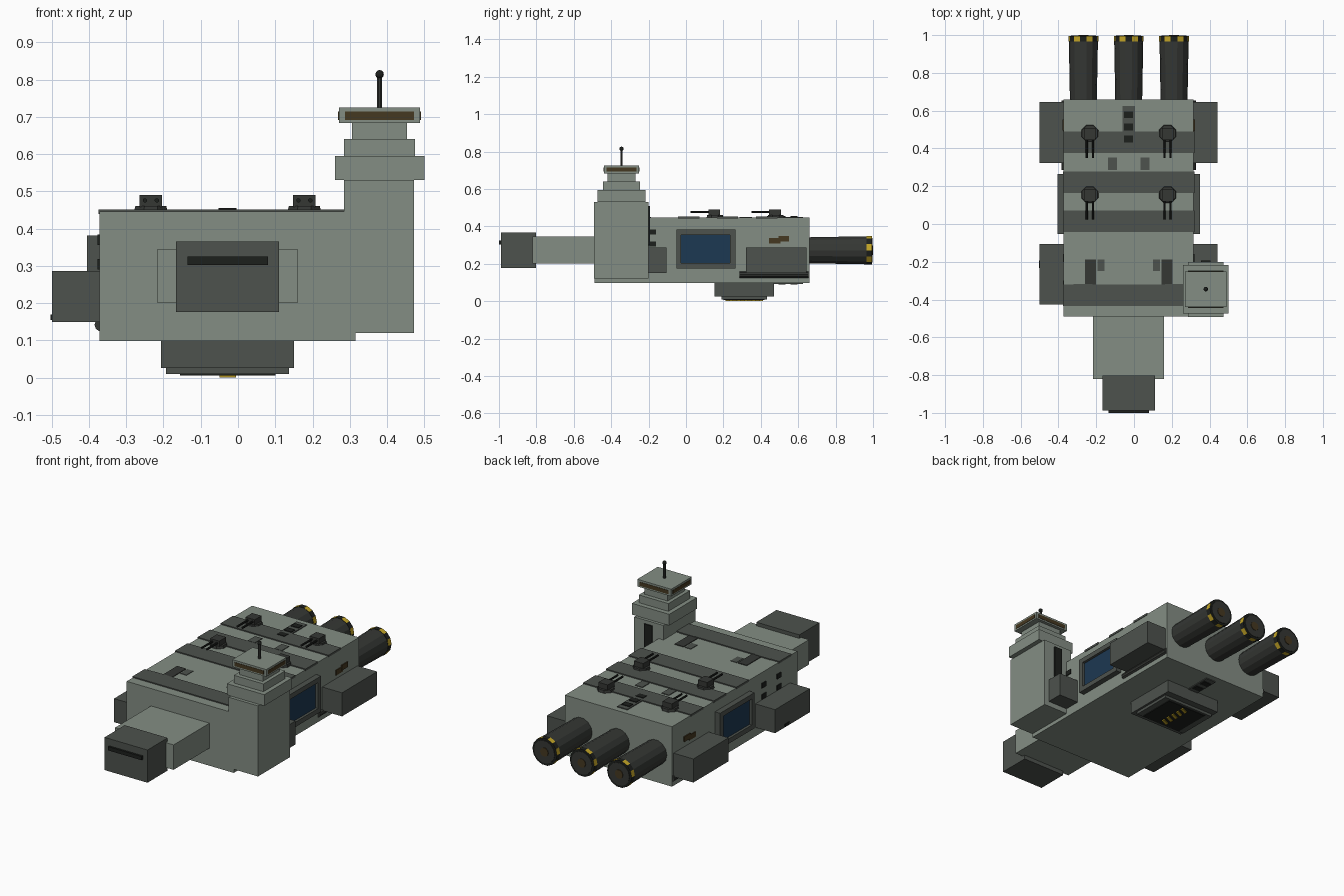
import bpy, bmesh, math
from mathutils import Matrix, Vector

if "Cube" in bpy.data.objects:
    bpy.data.objects.remove(bpy.data.objects["Cube"])

CX = -0.028  # centre line of the hull


def mat(name, r, g, b):
    m = bpy.data.materials.new(name)
    m.diffuse_color = (r, g, b, 1)
    m.use_nodes = True
    m.node_tree.nodes["Principled BSDF"].inputs["Base Color"].default_value = m.diffuse_color
    return m


HULL = mat("hull_grey", 0.23, 0.27, 0.23)
DARK = mat("dark_grey", 0.075, 0.085, 0.075)
GUN = mat("gunmetal", 0.035, 0.038, 0.034)
BLACK = mat("black", 0.012, 0.014, 0.012)
BLUE = mat("blue_field", 0.012, 0.04, 0.085)
AMBER = mat("amber_window", 0.06, 0.04, 0.015)
YELLOW = mat("yellow", 0.55, 0.38, 0.02)


def finish(bm, name, *mats):
    me = bpy.data.meshes.new(name)
    bm.to_mesh(me)
    bm.free()
    for m in mats:
        me.materials.append(m)
    ob = bpy.data.objects.new(name, me)
    bpy.context.collection.objects.link(ob)
    return ob


def box(name, x, y, z, m):
    """Box from (min, max) ranges."""
    bm = bmesh.new()
    bmesh.ops.create_cube(bm, size=1)
    for v in bm.verts:
        v.co = Vector([(r[0] + r[1]) / 2 + c * (r[1] - r[0]) for r, c in zip((x, y, z), v.co)])
    return finish(bm, name, m)


def pair(name, x, y, z, m):
    """Box plus its copy mirrored about the hull centre line."""
    box(name + "_right", x, y, z, m)
    box(name + "_left", (2 * CX - x[1], 2 * CX - x[0]), y, z, m)


def cyl(name, p, q, r1, r2, n, m, stripe=None):
    """Cylinder or cone from p to q; stripe colours alternate side faces."""
    p, q = Vector(p), Vector(q)
    d = q - p
    rot = d.to_track_quat('Z', 'Y').to_matrix().to_4x4()
    bm = bmesh.new()
    bmesh.ops.create_cone(bm, cap_ends=True, segments=n, radius1=r1, radius2=r2, depth=d.length,
                          matrix=Matrix.Translation((p + q) / 2) @ rot @ Matrix.Rotation(math.pi / n, 4, 'Z'))
    if stripe:
        for i, f in enumerate([f for f in bm.faces if len(f.verts) == 4]):
            f.material_index = i % 2
    return finish(bm, name, m, *([stripe] if stripe else []))


# Hull, neck and head
box("hull", (-0.372, 0.316), (-0.49, 0.66), (0.098, 0.446), HULL)
box("neck", (-0.216, 0.16), (-0.82, -0.48), (0.2, 0.345), HULL)
box("head", (-0.166, 0.11), (-0.988, -0.803), (0.176, 0.366), DARK)
box("head_slot", (-0.135, 0.08), (-1.0, -0.98), (0.303, 0.325), BLACK)

# Bands across the deck
for y in (0.432, 0.222, 0.015, -0.377):
    box("deck_band", (-0.375, 0.319), (y - 0.057, y + 0.057), (0.44, 0.452), DARK)

# Command tower
TX, TY = 0.38, -0.345
box("tower", (0.285, 0.473), (-0.492, -0.2), (0.12, 0.53), HULL)
for hx, hy, z0, z1 in ((0.12, 0.128, 0.53, 0.595), (0.095, 0.1, 0.595, 0.64),
                       (0.074, 0.076, 0.64, 0.683), (0.109, 0.094, 0.683, 0.725)):
    box("tower_tier", (TX - hx, TX + hx), (TY - hy, TY + hy), (z0, z1), HULL)
box("bridge_window_front_back", (TX - 0.093, TX + 0.093), (TY - 0.096, TY + 0.096), (0.692, 0.714), AMBER)
box("bridge_window_sides", (TX - 0.111, TX + 0.111), (TY - 0.08, TY + 0.08), (0.692, 0.714), AMBER)
box("tower_slot", (0.355, 0.405), (-0.21, -0.193), (0.3, 0.51), BLACK)
cyl("antenna", (TX, TY, 0.72), (TX, TY, 0.81), 0.007, 0.007, 8, GUN)
bm = bmesh.new()
bmesh.ops.create_uvsphere(bm, u_segments=10, v_segments=6, radius=0.012,
                          matrix=Matrix.Translation((TX, TY, 0.814)))
finish(bm, "antenna_tip", BLACK)

# Side pods, hangar bays and pipes
for y0, y1 in ((0.322, 0.645), (-0.425, -0.105)):
    pair("side_pod", (0.31, 0.443), (y0, y1), (0.15, 0.287), DARK)
box("pod_marker", (-0.503, -0.49), (-0.232, -0.192), (0.155, 0.17), BLACK)
B0, B1 = (-0.052, 0.265), (0.175, 0.382)
for n, y, z in (("bottom", B0, (B1[0], 0.203)), ("top", B0, (0.354, B1[1])),
                ("front", (B0[0], -0.026), B1), ("back", (0.236, B0[1]), B1)):
    pair("bay_frame_" + n, (0.31, 0.349), y, z, DARK)
pair("bay_field", (0.31, 0.334), (-0.03, 0.24), (0.2, 0.357), BLUE)
for sx in (-0.367, 0.311):
    cyl("side_pipe", (sx, 0.285, 0.142), (sx, 0.655, 0.142), 0.018, 0.018, 10, GUN)

# Small side windows
pair("side_window_low", (0.31, 0.32), (0.445, 0.505), (0.308, 0.338), AMBER)
pair("side_window_high", (0.31, 0.322), (0.495, 0.552), (0.318, 0.348), AMBER)
for y in (-0.18, -0.32):
    for z in (0.305, 0.37):
        pair("side_port", (0.31, 0.321), (y - 0.02, y + 0.02), (z - 0.014, z + 0.014), BLACK)

# Engines with striped rims
for ex in (-0.24, 0, 0.24):
    x, z = CX + ex, 0.272
    cyl("engine", (x, 0.64, z), (x, 0.972, z), 0.071, 0.077, 14, GUN)
    cyl("engine_rim", (x, 0.965, z), (x, 0.994, z), 0.079, 0.079, 14, BLACK, YELLOW)
    cyl("engine_face", (x, 0.98, z), (x, 0.997, z), 0.066, 0.066, 14, GUN)
    cyl("engine_nozzle", (x, 0.98, z), (x, 1.0, z), 0.026, 0.026, 10, AMBER)

# Deck turrets with twin barrels
for tx in (CX - 0.206, CX + 0.206):
    for ty in (0.48, 0.155):
        cyl("turret_base", (tx, ty, 0.444), (tx, ty, 0.461), 0.049, 0.045, 8, GUN)
        box("turret_head", (tx - 0.03, tx + 0.03), (ty - 0.035, ty + 0.027), (0.458, 0.491), GUN)
        for bx in (-0.016, 0.016):
            cyl("turret_barrel", (tx + bx, ty - 0.02, 0.476), (tx + bx, ty - 0.13, 0.476), 0.006, 0.006, 8, BLACK)

# Deck plates
pair("deck_plate_mid", (0.034, 0.081), (0.285, 0.352), (0.44, 0.45), DARK)
pair("deck_plate_front", (0.146, 0.204), (-0.32, -0.187), (0.44, 0.45), GUN)
pair("deck_plate_inner", (0.1, 0.138), (-0.25, -0.187), (0.44, 0.449), DARK)
pair("deck_strip_front", (0.165, 0.265), (-0.332, -0.317), (0.44, 0.452), DARK)

# Vent rows on the deck and the belly
for z, s, n in ((0.446, 1, "deck"), (0.098, -1, "belly")):
    box(n + "_vent_plate", (CX - 0.033, CX + 0.033), (0.43, 0.625), sorted((z - 0.01 * s, z + 0.005 * s)), DARK)
    for y in (0.45, 0.513, 0.578):
        box(n + "_vent", (CX - 0.024, CX + 0.024), (y - 0.018, y + 0.018), sorted((z, z + 0.009 * s)), BLACK)

# Belly hatch with diagonal warning stripes
box("hatch_housing", (-0.206, 0.15), (0.152, 0.47), (0.026, 0.11), DARK)
box("hatch_plate", (-0.193, 0.137), (0.19, 0.432), (0.01, 0.03), DARK)
box("hatch_door", (-0.155, 0.1), (0.2, 0.42), (0.006, 0.02), BLACK)
for i in range(5):
    y = 0.212 + i * 0.04
    bm = bmesh.new()
    base = [bm.verts.new(c + (0.0,)) for c in ((CX - 0.022, y), (CX - 0.022, y + 0.02),
                                              (CX + 0.022, y + 0.04), (CX + 0.022, y + 0.02))]
    f = bm.faces.new(base)
    ext = bmesh.ops.extrude_face_region(bm, geom=[f])["geom"]
    bmesh.ops.translate(bm, verts=[g for g in ext if isinstance(g, bmesh.types.BMVert)], vec=(0, 0, 0.008))
    bmesh.ops.recalc_face_normals(bm, faces=bm.faces)
    finish(bm, "hatch_stripe", YELLOW)
